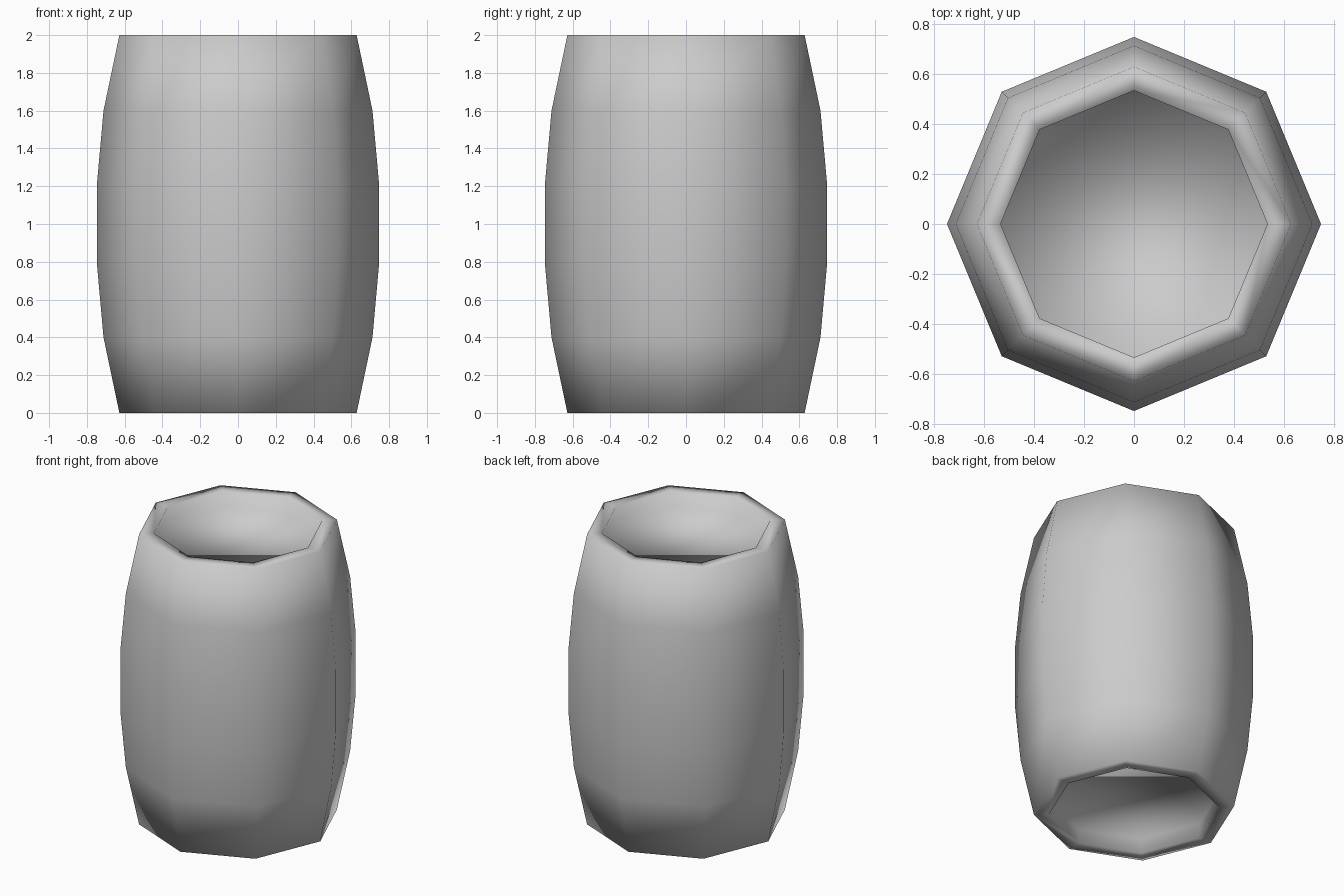
import bpy, bmesh, math

if "Cube" in bpy.data.objects:
    bpy.data.objects.remove(bpy.data.objects["Cube"])

SIDES = 8
# Lower half of the profile (radius, z): recessed lid, rim, bulging side
half = [(0.533, 0.1), (0.533, 0.0), (0.628, 0.0), (0.712, 0.4), (0.747, 0.79)]
# Mirror about z = 1 for the upper half
profile = half + [(r, 2 - z) for r, z in reversed(half)]

bm = bmesh.new()
rings = []
for r, z in profile:
    rings.append([bm.verts.new((r * math.cos(2 * math.pi * i / SIDES),
                                r * math.sin(2 * math.pi * i / SIDES), z))
                  for i in range(SIDES)])

# Staves and rims
for a, b in zip(rings, rings[1:]):
    for i in range(SIDES):
        j = (i + 1) % SIDES
        bm.faces.new((a[i], a[j], b[j], b[i]))

# Recessed end lids
bm.faces.new(rings[0][::-1])
bm.faces.new(rings[-1])
bmesh.ops.recalc_face_normals(bm, faces=bm.faces)
for f in bm.faces:
    f.smooth = True

mesh = bpy.data.meshes.new("barrel")
bm.to_mesh(mesh)
bm.free()
barrel = bpy.data.objects.new("barrel", mesh)
bpy.context.collection.objects.link(barrel)
